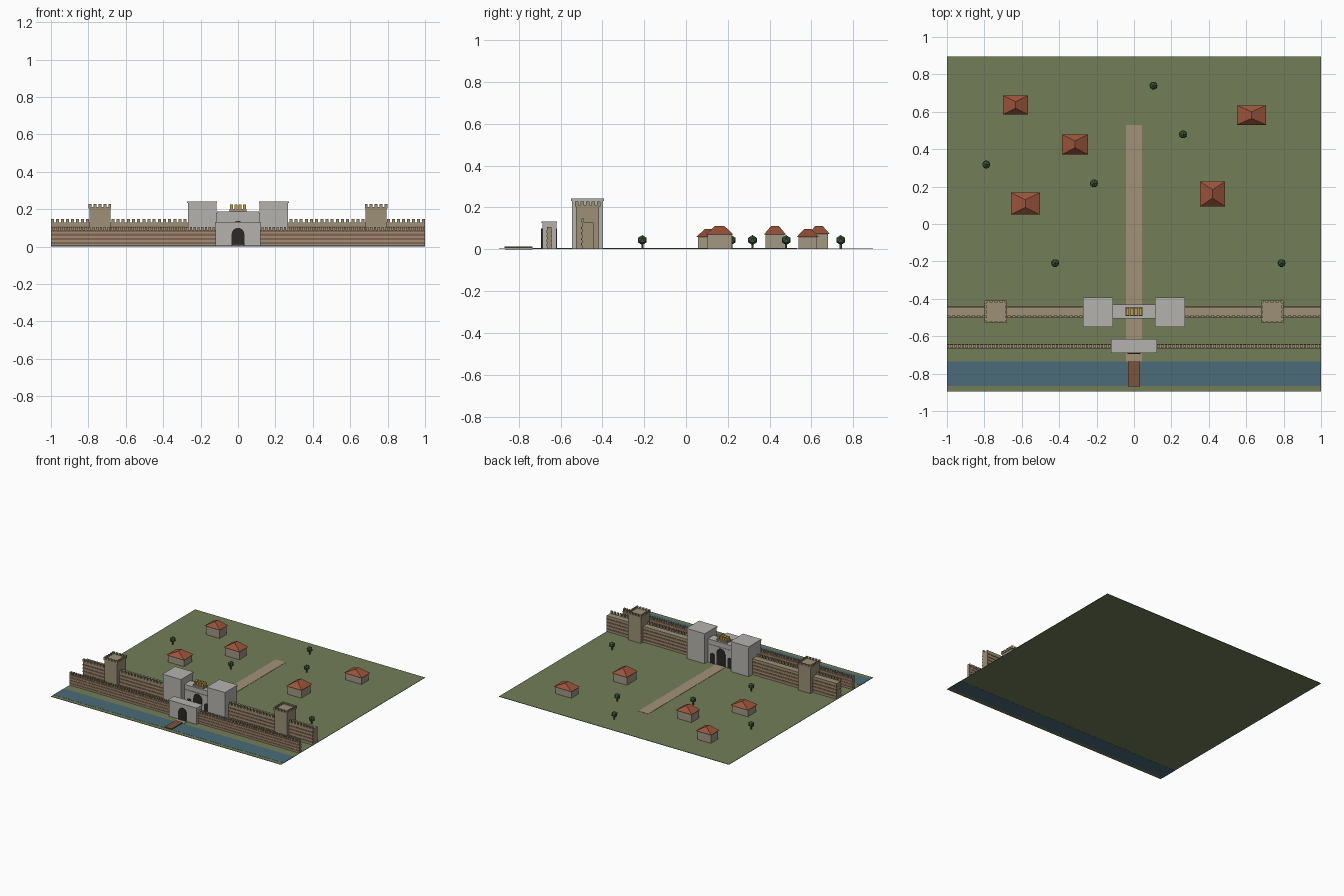
import bpy, bmesh, math
from mathutils import Matrix, Vector

if "Cube" in bpy.data.objects:
    bpy.data.objects.remove(bpy.data.objects["Cube"])


def mat(name, r, g, b):
    m = bpy.data.materials.new(name)
    m.diffuse_color = (r, g, b, 1)
    m.use_nodes = True
    m.node_tree.nodes["Principled BSDF"].inputs["Base Color"].default_value = m.diffuse_color
    return m


GRASS = mat("grass", 0.17, 0.21, 0.095)
WATER = mat("water", 0.07, 0.15, 0.19)
ROAD = mat("road", 0.36, 0.29, 0.19)
WOOD = mat("wood", 0.19, 0.09, 0.05)
STONE = mat("stone", 0.34, 0.28, 0.18)
BRICK = mat("brick", 0.24, 0.13, 0.085)
MARBLE = mat("marble", 0.46, 0.45, 0.42)
DARK = mat("dark", 0.025, 0.022, 0.02)
GOLD = mat("gold", 0.5, 0.34, 0.07)
TILE = mat("tile", 0.33, 0.09, 0.045)
PLASTER = mat("plaster", 0.36, 0.31, 0.23)
LEAF = mat("leaf", 0.05, 0.1, 0.04)


def finish(name, bm, material):
    bmesh.ops.recalc_face_normals(bm, faces=bm.faces)
    me = bpy.data.meshes.new(name)
    bm.to_mesh(me)
    bm.free()
    me.materials.append(material)
    ob = bpy.data.objects.new(name, me)
    bpy.context.collection.objects.link(ob)
    return ob


def boxes(name, material, *spans):
    """One object from boxes given as (x0, x1, y0, y1, z0, z1)."""
    bm = bmesh.new()
    for x0, x1, y0, y1, z0, z1 in spans:
        c = Vector((x0 + x1, y0 + y1, z0 + z1)) / 2
        bmesh.ops.create_cube(bm, size=1, matrix=Matrix.Translation(c)
                              @ Matrix.Diagonal((x1 - x0, y1 - y0, z1 - z0, 1)))
    return finish(name, bm, material)


def arch(name, material, x, r, top, y0, y1):
    """Round-headed panel standing on the ground."""
    bm = bmesh.new()
    pts = [(x - r, 0.004)] + [(x - r * math.cos(math.pi * i / 12), top - r + r * math.sin(math.pi * i / 12))
                              for i in range(13)] + [(x + r, 0.004)]
    f = bm.faces.new([bm.verts.new((px, y0, pz)) for px, pz in pts])
    ext = bmesh.ops.extrude_face_region(bm, geom=[f])
    bmesh.ops.translate(bm, vec=(0, y1 - y0, 0), verts=[v for v in ext["geom"] if isinstance(v, bmesh.types.BMVert)])
    return finish(name, bm, material)


def merlon_row(a, b, step, width):
    """Start and end of each merlon between a and b."""
    n = max(2, round((b - a - width) / step) + 1)
    return [(a + i * (b - a - width) / (n - 1), a + i * (b - a - width) / (n - 1) + width) for i in range(n)]


# ground, moat, road and bridge
boxes("ground", GRASS, (-1, 1, -0.895, 0.895, 0.001, 0.004))
boxes("moat", WATER, (-1, 1, -0.865, -0.735, 0, 0.005))
boxes("road", ROAD, (-0.043, 0.043, -0.735, 0.53, 0.002, 0.006))
boxes("bridge", WOOD, (-0.031, 0.031, -0.868, -0.733, 0.006, 0.014))

# outer and inner walls with brick courses and battlements
for s, side in ((-1, "left"), (1, "right")):
    def span(a, b, *rest):
        return (min(s * a, s * b), max(s * a, s * b)) + rest

    boxes("outer_wall_" + side, STONE, span(0.12, 1, -0.664, -0.644, 0.003, 0.09))
    boxes("outer_courses_" + side, BRICK,
          *[span(0.12, 1, -0.666, -0.642, z, z + 0.011) for z in (0.014, 0.036, 0.058, 0.078)])
    boxes("outer_battlements_" + side, STONE,
          *[span(a, b, -0.664, -0.644, 0.09, 0.106) for a, b in merlon_row(0.125, 1, 0.02, 0.012)])
    boxes("inner_wall_" + side, STONE, span(0.2, 1, -0.498, -0.443, 0.003, 0.128))
    boxes("inner_courses_" + side, BRICK,
          *[span(0.2, 1, -0.501, -0.44, z, z + 0.011) for z in (0.018, 0.044, 0.07, 0.096)])
    for a0, b0, part in ((0.275, 0.677, "near"), (0.797, 1, "far")):
        boxes("inner_battlements_%s_%s" % (part, side), STONE,
              *[span(a, b, -0.5, -0.488, 0.128, 0.147) for a, b in merlon_row(a0, b0, 0.028, 0.016)])

    # square wall tower
    cx, cy = s * 0.738, -0.47
    boxes("wall_tower_" + side, STONE,
          (cx - 0.055, cx + 0.055, cy - 0.055, cy + 0.055, 0.003, 0.205),
          (cx - 0.06, cx + 0.06, cy - 0.06, cy + 0.06, 0.205, 0.213))
    teeth = []
    for a, b in merlon_row(-0.06, 0.06, 0.026, 0.015):
        for lo, hi in ((-0.06, -0.05), (0.05, 0.06)):
            teeth.append((cx + a, cx + b, cy + lo, cy + hi, 0.213, 0.228))
            teeth.append((cx + lo, cx + hi, cy + a, cy + b, 0.213, 0.228))
    boxes("tower_battlements_" + side, STONE, *teeth)

    # marble gate tower with a thin cap
    boxes("gate_tower_" + side, MARBLE,
          span(0.115, 0.268, -0.546, -0.396, 0.003, 0.232),
          span(0.111, 0.272, -0.55, -0.392, 0.232, 0.242))

# ceremonial gate with triple arches, cornice and statues
boxes("main_gate", MARBLE, (-0.115, 0.115, -0.5, -0.435, 0.003, 0.18),
      (-0.112, 0.112, -0.506, -0.43, 0.18, 0.188),
      (-0.112, 0.112, -0.504, -0.432, 0.142, 0.148))
for x, r, top, part in ((-0.075, 0.018, 0.085, "left"), (0, 0.037, 0.137, "centre"), (0.075, 0.018, 0.085, "right")):
    arch("gate_arch_" + part, DARK, x, r, top, -0.503, -0.432)
boxes("statue_pedestal", ROAD, (-0.046, 0.046, -0.492, -0.445, 0.188, 0.2))
boxes("gate_statues", GOLD, *[(x - 0.008, x + 0.008, -0.488, -0.449, 0.2, 0.225)
                              for x in (-0.034, -0.0113, 0.0113, 0.034)])

# outer gatehouse
boxes("outer_gate", MARBLE, (-0.12, 0.12, -0.687, -0.62, 0.003, 0.126),
      (-0.124, 0.124, -0.69, -0.616, 0.126, 0.133))
arch("outer_gate_arch", DARK, 0, 0.034, 0.1, -0.694, -0.617)

# houses with hipped roofs
for i, (x0, x1, y0, y1, eave, top) in enumerate((
        (-0.70, -0.567, 0.585, 0.687, 0.074, 0.112), (-0.385, -0.246, 0.372, 0.479, 0.07, 0.112),
        (-0.658, -0.503, 0.05, 0.168, 0.06, 0.096), (0.353, 0.487, 0.094, 0.227, 0.07, 0.112),
        (0.551, 0.706, 0.53, 0.634, 0.06, 0.096)), 1):
    m = 0.008
    boxes("house_%d" % i, PLASTER, (x0 + m, x1 - m, y0 + m, y1 - m, 0.003, eave))
    bm = bmesh.new()
    cx, cy, h = (x0 + x1) / 2, (y0 + y1) / 2, (y1 - y0) * 0.17
    a, b, c, d = [bm.verts.new((x, y, eave)) for x, y in ((x0, y0), (x1, y0), (x1, y1), (x0, y1))]
    p, q = bm.verts.new((cx, cy - h, top)), bm.verts.new((cx, cy + h, top))
    for f in ((a, d, c, b), (a, b, p), (b, c, q, p), (c, d, q), (d, a, p, q)):
        bm.faces.new(f)
    finish("house_roof_%d" % i, bm, TILE)

# trees
for i, (x, y) in enumerate(((0.104, 0.74), (0.262, 0.479), (-0.79, 0.318),
                            (-0.214, 0.217), (-0.422, -0.209), (0.789, -0.209)), 1):
    bm = bmesh.new()
    bmesh.ops.create_cone(bm, cap_ends=True, segments=6, radius1=0.005, radius2=0.005, depth=0.03,
                          matrix=Matrix.Translation((x, y, 0.018)))
    finish("tree_trunk_%d" % i, bm, WOOD)
    bm = bmesh.new()
    bmesh.ops.create_icosphere(bm, subdivisions=1, radius=0.024, matrix=Matrix.Translation((x, y, 0.044)))
    finish("tree_crown_%d" % i, bm, LEAF)
